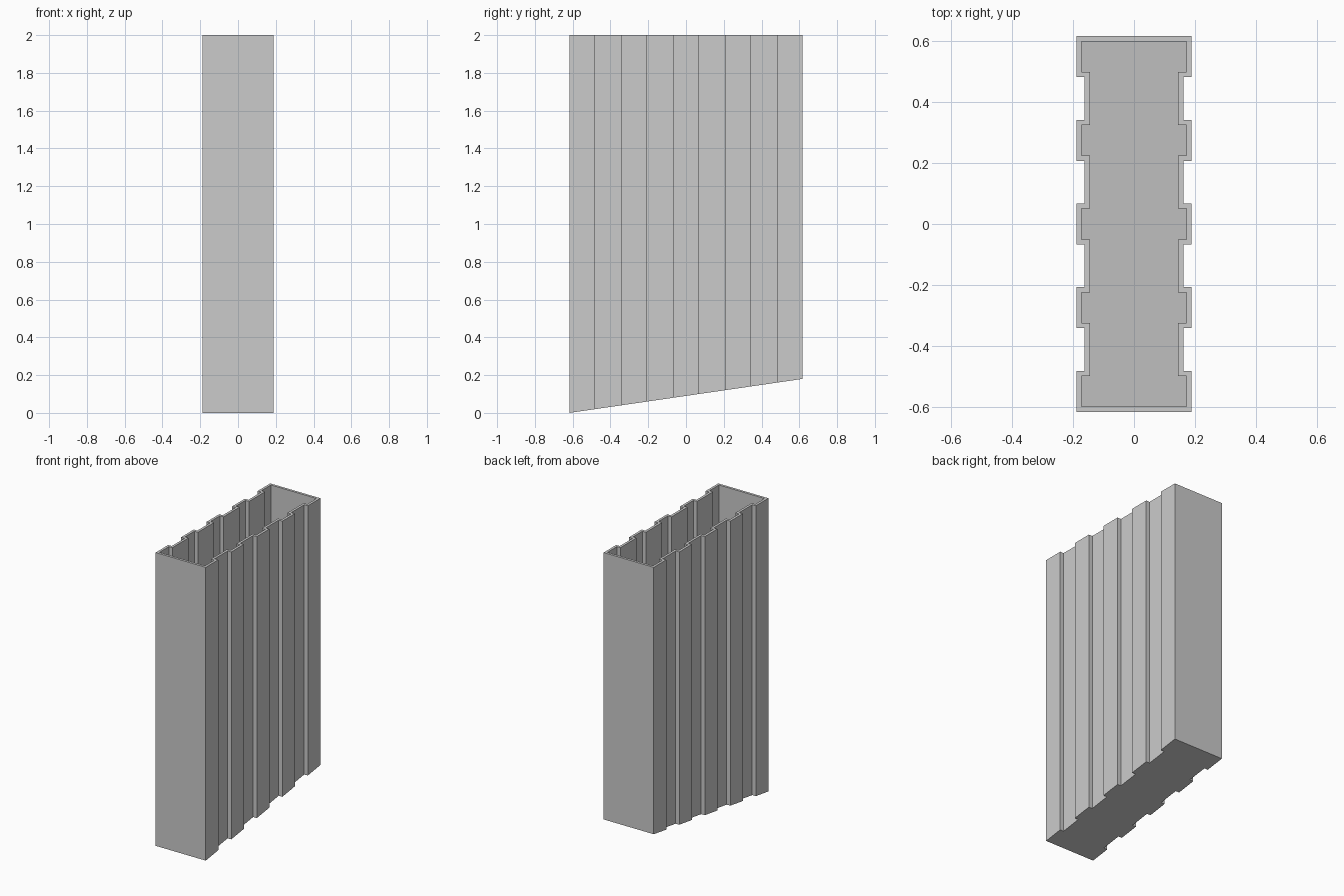
import bpy, bmesh

if "Cube" in bpy.data.objects:
    bpy.data.objects.remove(bpy.data.objects["Cube"])

HALF_X, GROOVE_X = 0.189, 0.162   # half width at ribs and at grooves
HALF_Y = 0.6175
PITCH, RIB = 0.275, 0.0675        # rib spacing and half rib width
HEIGHT, RISE = 2.0, 0.18          # rim height, rise of sloped bottom
WALL = 0.017


def profile(inset):
    """Ribbed outline, counter-clockwise, shrunk by the wall thickness."""
    xr, xg = HALF_X - inset, GROOVE_X - inset
    right = []
    for i in range(-2, 3):
        lo, hi = i * PITCH - RIB + inset, i * PITCH + RIB - inset
        if i > -2:
            right.append((xg, lo))
        right += [(xr, lo), (xr, hi)]
        if i < 2:
            right.append((xg, hi))
    return right + [(-x, y) for x, y in reversed(right)]


def slope(y):
    return RISE * (y + HALF_Y) / (2 * HALF_Y)


bm = bmesh.new()


def ring(inset, z_of_y):
    return [bm.verts.new((x, y, z_of_y(y))) for x, y in profile(inset)]


def bridge(a, b):
    n = len(a)
    for i in range(n):
        j = (i + 1) % n
        bm.faces.new((a[i], a[j], b[j], b[i]))


# Outer wall, rim, inner wall
rings = [ring(0, slope), ring(0, lambda y: HEIGHT),
         ring(WALL, lambda y: HEIGHT), ring(WALL, lambda y: slope(y) + WALL)]
for a, b in zip(rings, rings[1:]):
    bridge(a, b)
# Sloped underside and inner floor
bm.faces.new(rings[0][::-1])
bm.faces.new(rings[3])
bmesh.ops.recalc_face_normals(bm, faces=bm.faces[:])

mesh = bpy.data.meshes.new("ribbed_container")
bm.to_mesh(mesh)
bm.free()
bpy.context.collection.objects.link(bpy.data.objects.new("ribbed_container", mesh))
